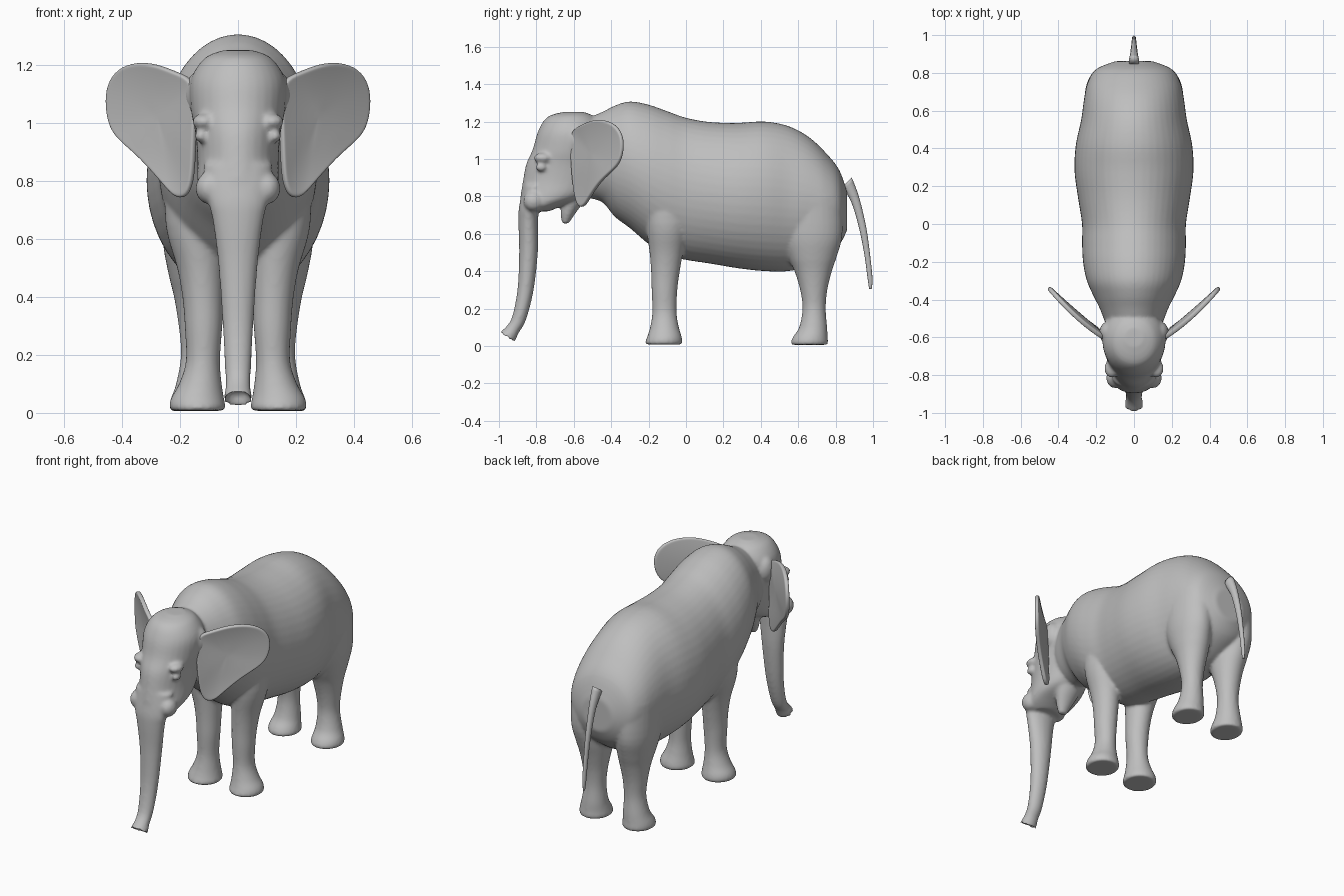
import bpy, bmesh, math
from mathutils import Vector, Matrix

hide = bpy.data.materials.new("grey_hide")
hide.diffuse_color = (0.52, 0.52, 0.52, 1)


def spline(points, steps=4):
    """Catmull-Rom resampling of equally long tuples."""
    out = []
    for i in range(len(points) - 1):
        p0, p1 = points[max(i - 1, 0)], points[i]
        p2, p3 = points[i + 1], points[min(i + 2, len(points) - 1)]
        for s in range(steps):
            t = s / steps
            out.append(tuple(
                0.5 * (2 * b + (c - a) * t + (2 * a - 5 * b + 4 * c - d) * t * t
                       + (3 * b - a - 3 * c + d) * t ** 3)
                for a, b, c, d in zip(p0, p1, p2, p3)))
    return out + [points[-1]]


def loft(bm, rings, n=32):
    """Closed tube through elliptical rings (x, y, z, half_width, half_depth, tilt)."""
    prev = None
    for x, y, z, rx, rv, a in spline(rings):
        ring = []
        for k in range(n):
            t = 2 * math.pi * k / n
            v = rv * math.sin(t)
            ring.append(bm.verts.new((x + rx * math.cos(t),
                                      y + v * math.cos(a), z + v * math.sin(a))))
        if prev:
            for k in range(n):
                bm.faces.new((prev[k], prev[(k + 1) % n], ring[(k + 1) % n], ring[k]))
        else:
            bm.faces.new(ring)
        prev = ring
    bm.faces.new(prev)


def ball(bm, centre, size):
    m = Matrix.Translation(centre) @ Matrix.Diagonal((*size, 1))
    bmesh.ops.create_uvsphere(bm, u_segments=20, v_segments=12, radius=1, matrix=m)


def finish(bm, name):
    bmesh.ops.recalc_face_normals(bm, faces=bm.faces[:])
    for f in bm.faces:
        f.smooth = True
    mesh = bpy.data.meshes.new(name)
    bm.to_mesh(mesh)
    bm.free()
    mesh.materials.append(hide)
    ob = bpy.data.objects.new(name, mesh)
    bpy.context.collection.objects.link(ob)
    return ob


body = bmesh.new()

# Torso and neck: y, top, bottom, half width
torso = [(-.64, 1.18, .86, .08), (-.55, 1.21, .80, .14), (-.45, 1.25, .77, .18),
         (-.38, 1.285, .69, .215), (-.30, 1.307, .63, .25), (-.20, 1.29, .545, .27),
         (-.10, 1.255, .485, .275), (0, 1.22, .46, .275), (.13, 1.197, .44, .295),
         (.28, 1.193, .415, .315), (.42, 1.2, .40, .308), (.55, 1.175, .40, .28),
         (.66, 1.115, .43, .265), (.75, 1.03, .48, .245), (.82, .94, .54, .20),
         (.862, .82, .62, .10)]
loft(body, [(0, y, (t + b) / 2, w, (t - b) / 2, math.pi / 2) for y, t, b, w in torso], 48)

# Legs: z, x, y, half width, half depth
front_leg = [(.85, .15, -.10, .10, .13), (.65, .15, -.10, .10, .115),
             (.50, .13, -.105, .08, .09), (.40, .122, -.11, .07, .077),
             (.30, .119, -.115, .065, .069), (.18, .121, -.115, .059, .065),
             (.10, .13, -.115, .074, .077), (.05, .14, -.115, .092, .092),
             (.02, .14, -.118, .097, .10), (.008, .14, -.118, .09, .094)]
hind_leg = [(.80, .15, .66, .11, .17), (.60, .15, .67, .11, .167),
            (.48, .14, .675, .10, .132), (.40, .135, .68, .086, .10),
            (.30, .135, .683, .07, .073), (.20, .135, .685, .062, .062),
            (.10, .14, .68, .074, .075), (.05, .145, .665, .087, .092),
            (.02, .145, .66, .092, .10), (.006, .145, .66, .086, .095)]
for side in (-1, 1):
    for leg in (front_leg, hind_leg):
        loft(body, [(side * x, y, z, rx, ry, 0) for z, x, y, rx, ry in leg])

# Head: z, front y, back y, half width
head = [(1.252, -.65, -.55, .05), (1.225, -.74, -.49, .115), (1.15, -.79, -.44, .163),
        (1.05, -.82, -.43, .163), (.97, -.855, -.43, .148), (.88, -.872, -.46, .14),
        (.80, -.885, -.53, .14), (.75, -.885, -.66, .125), (.72, -.88, -.73, .09)]
loft(body, [(0, (f + b) / 2, z, w, (b - f) / 2, 0) for z, f, b, w in head])

# Trunk, ending in a hollow tip
loft(body, [(0, -.80, .86, .12, .07, 0), (0, -.838, .74, .105, .055, 0),
            (0, -.843, .66, .087, .053, 0), (0, -.842, .50, .067, .050, 0),
            (0, -.858, .30, .053, .043, -.12), (0, -.892, .15, .045, .038, -.35),
            (0, -.925, .09, .043, .037, -.5), (0, -.96, .043, .050, .047, -.56),
            (0, -.942, .075, .028, .022, -.56)])

# Hanging lower lip
loft(body, [(0, -.58, .86, .10, .08, 0), (0, -.60, .78, .075, .06, 0),
            (0, -.63, .71, .05, .04, 0), (0, -.645, .655, .025, .018, 0)])

for side in (-1, 1):
    ball(body, (side * .10, -.815, .775), (.047, .055, .055))   # tusk socket
    ball(body, (side * .118, -.765, 1.005), (.04, .05, .028))   # brow
    ball(body, (side * .128, -.775, .955), (.022, .03, .022))   # eye
    ball(body, (side * .135, -.575, 1.10), (.05, .06, .08))     # ear root

ob = finish(body, "body")
mod = ob.modifiers.new("blend", 'REMESH')
mod.mode = 'VOXEL'
mod.voxel_size = 0.009
mod.use_smooth_shade = True
mod = ob.modifiers.new("soften", 'SMOOTH')
mod.factor = 0.5
mod.iterations = 8

# Ears: concentric rings of the outline, dished and swept backward
outline = [(.145, 1.15), (.21, 1.175), (.27, 1.2), (.33, 1.212), (.40, 1.2), (.445, 1.15),
           (.457, 1.08), (.447, 1.0), (.42, .95), (.36, .90), (.31, .85), (.25, .78),
           (.22, .745), (.18, .738), (.155, .79), (.15, .90), (.145, 1.03)]
ear = bmesh.new()
mid = Vector((.27, 1.03))


def ear_point(p, s):
    q = mid + (Vector(p) - mid) * s
    t = q.x - .16
    y = -.605 + .62 * t + t * t + .025 * (1 - s * s) + .1 * max(0, .95 - q.y)
    return ear.verts.new((q.x, y, q.y))


rings = [[ear_point(p, s) for p in outline] for s in (1, .93, .8, .6, .35)]
n = len(outline)
for a, b in zip(rings, rings[1:]):
    for k in range(n):
        ear.faces.new((a[k], a[(k + 1) % n], b[(k + 1) % n], b[k]))
hub = ear_point(mid, 0)
for k in range(n):
    ear.faces.new((rings[-1][k], rings[-1][(k + 1) % n], hub))
ob = finish(ear, "ears")
mod = ob.modifiers.new("thickness", 'SOLIDIFY')
mod.thickness = 0.024
mod.offset = 0
mod = ob.modifiers.new("round", 'SUBSURF')
mod.levels = mod.render_levels = 2
ob.modifiers.new("pair", 'MIRROR')

# Tail
tail = bmesh.new()
loft(tail, [(0, .80, .95, .04, .05, -1), (0, .86, .875, .028, .036, .75),
            (0, .905, .78, .02, .024, .4), (0, .945, .63, .015, .019, .2),
            (0, .97, .48, .012, .015, .12), (0, .984, .36, .010, .013, .05),
            (0, .986, .305, .005, .007, 0)][1:], 16)
finish(tail, "tail")
